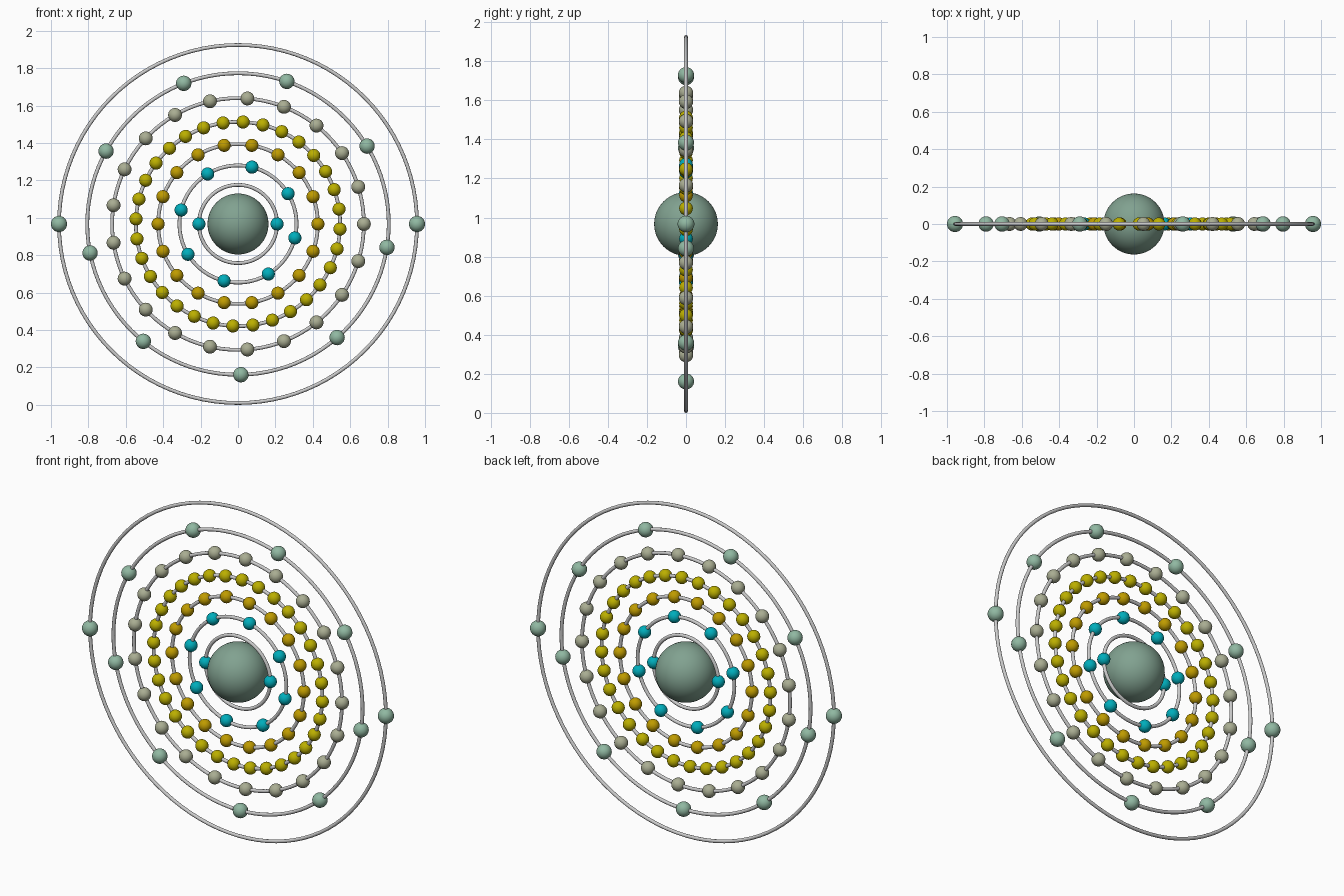
import bpy
from math import cos, sin, pi, radians

if "Cube" in bpy.data.objects:
    bpy.data.objects.remove(bpy.data.objects["Cube"])

CZ = 0.967   # height of the atom's centre
TUBE = 0.010  # orbit ring thickness (radius)


def material(name, rgb):
    m = bpy.data.materials.new(name)
    m.diffuse_color = (*rgb, 1)
    m.use_nodes = True
    m.node_tree.nodes["Principled BSDF"].inputs["Base Color"].default_value = m.diffuse_color
    return m


def ball(name, radius, location, mat, segments, rings):
    bpy.ops.mesh.primitive_uv_sphere_add(segments=segments, ring_count=rings,
                                         radius=radius, location=location)
    ob = bpy.context.object
    ob.name = name
    ob.data.materials.append(mat)
    bpy.ops.object.shade_smooth()
    return ob


sage = material("sage", (0.22, 0.36, 0.28))
pale_green = material("pale_green", (0.28, 0.48, 0.36))
grey_green = material("grey_green", (0.40, 0.42, 0.29))
yellow = material("yellow", (0.50, 0.43, 0.0))
gold = material("gold", (0.52, 0.33, 0.0))
cyan = material("cyan", (0.0, 0.42, 0.50))

# Nucleus
ball("nucleus", 0.163, (0, 0, CZ), sage, 64, 32)

# Shells: orbit radius, electron count, first angle, electron radius, colour
shells = [
    (0.209, 2, 0.0, 0.035, cyan),
    (0.313, 8, 31.2, 0.035, cyan),
    (0.427, 18, 0.0, 0.035, gold),
    (0.546, 32, 8.4, 0.035, yellow),
    (0.673, 21, 0.0, 0.037, grey_green),
    (0.806, 9, 31.1, 0.041, pale_green),
    (0.957, 2, 0.0, 0.043, pale_green),
]

for i, (radius, count, start, size, mat) in enumerate(shells, 1):
    # Orbit ring, standing upright in the x-z plane
    bpy.ops.mesh.primitive_torus_add(major_radius=radius, minor_radius=TUBE,
                                     major_segments=96, minor_segments=12,
                                     location=(0, 0, CZ), rotation=(pi / 2, 0, 0))
    bpy.context.object.name = f"orbit_ring_{i}"
    bpy.ops.object.shade_smooth()

    # Electrons evenly spaced on the ring, sharing one mesh
    first = None
    for k in range(count):
        a = radians(start) + 2 * pi * k / count
        pos = (radius * cos(a), 0, CZ + radius * sin(a))
        name = f"electron_{i}_{k + 1}"
        if first is None:
            first = ball(name, size, pos, mat, 24, 14)
        else:
            e = bpy.data.objects.new(name, first.data)
            e.location = pos
            bpy.context.collection.objects.link(e)
